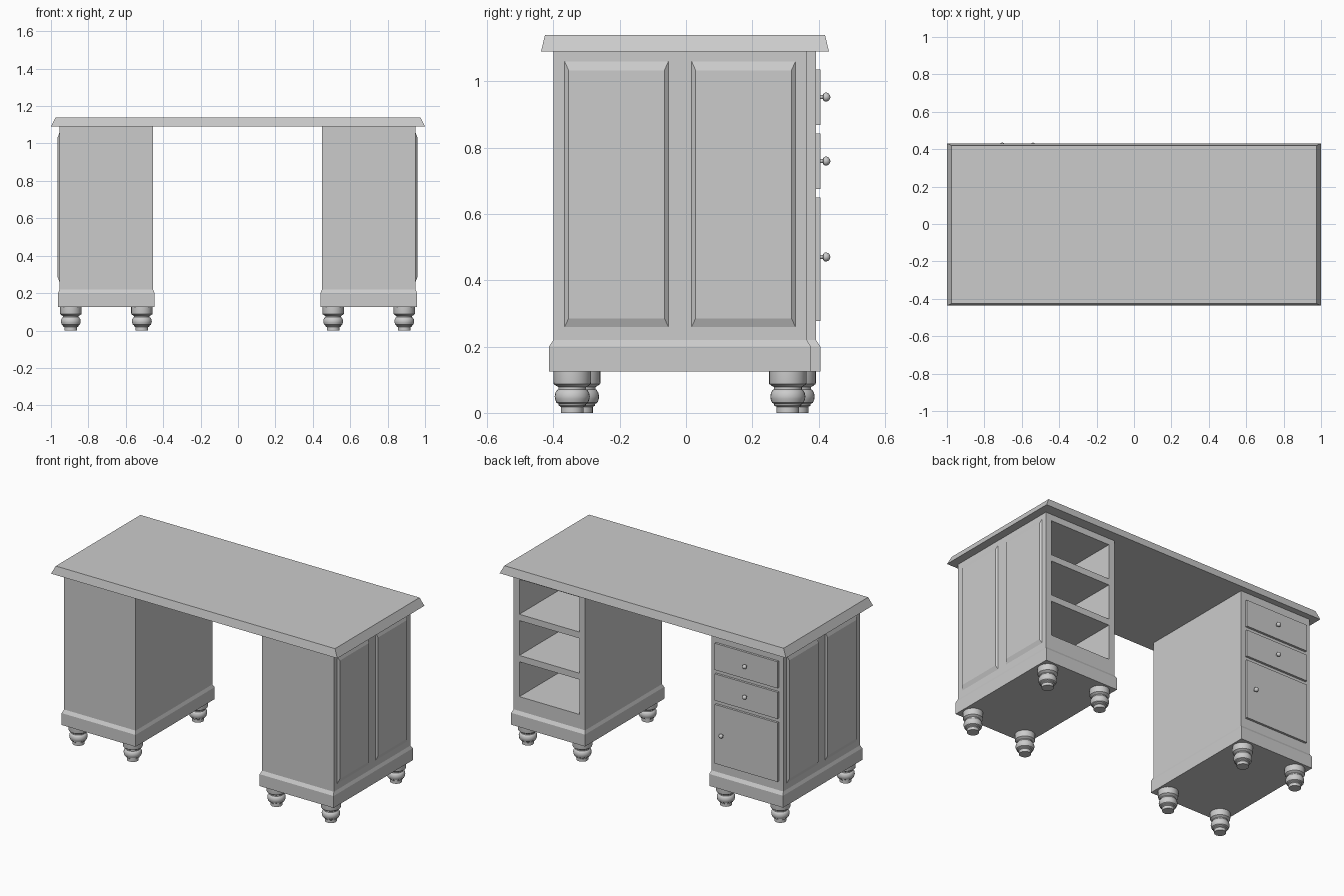
import bpy, bmesh, math
from mathutils import Vector

if "Cube" in bpy.data.objects:
    bpy.data.objects.remove(bpy.data.objects["Cube"])


def new_object(name, bm):
    bmesh.ops.recalc_face_normals(bm, faces=bm.faces)
    me = bpy.data.meshes.new(name)
    bm.to_mesh(me)
    bm.free()
    ob = bpy.data.objects.new(name, me)
    bpy.context.collection.objects.link(ob)
    return ob


def stack(bm, sections):
    """Loft rectangles, each one given by two opposite corners in the same cyclic layout."""
    rings = [[bm.verts.new(p) for p in s] for s in sections]
    for a, b in zip(rings, rings[1:]):
        for i in range(4):
            j = (i + 1) % 4
            bm.faces.new((a[i], a[j], b[j], b[i]))
    bm.faces.new(rings[0][::-1])
    bm.faces.new(rings[-1])


def rect_z(x0, x1, y0, y1, z):
    return [(x0, y0, z), (x1, y0, z), (x1, y1, z), (x0, y1, z)]


def rect_x(x, y0, y1, z0, z1):
    return [(x, y0, z0), (x, y1, z0), (x, y1, z1), (x, y0, z1)]


def box(bm, x0, x1, y0, y1, z0, z1):
    stack(bm, [rect_z(x0, x1, y0, y1, z0), rect_z(x0, x1, y0, y1, z1)])


def lathe(name, profile, loc, axis='Z', segs=24):
    """Turn (radius, height) points around the Z or Y axis."""
    bm = bmesh.new()
    rings = []
    for r, h in profile:
        ring = []
        for i in range(segs):
            a = 2 * math.pi * i / segs
            u, v = r * math.cos(a), r * math.sin(a)
            p = Vector((u, v, h)) if axis == 'Z' else Vector((u, h, v))
            ring.append(bm.verts.new(p + Vector(loc)))
        rings.append(ring)
    for a, b in zip(rings, rings[1:]):
        for i in range(segs):
            j = (i + 1) % segs
            bm.faces.new((a[i], a[j], b[j], b[i]))
    bm.faces.new(rings[0])
    bm.faces.new(rings[-1])
    ob = new_object(name, bm)
    bpy.ops.object.select_all(action='DESELECT')
    ob.select_set(True)
    bpy.context.view_layer.objects.active = ob
    bpy.ops.object.shade_smooth_by_angle(angle=math.radians(35))
    return ob


# Desk top with sloping edge
bm = bmesh.new()
stack(bm, [rect_z(-1, 1, -0.437, 0.431, 1.09),
           rect_z(-0.975, 0.975, -0.425, 0.419, 1.14)])
new_object("desk_top", bm)

LEG = [(0.034, 0), (0.034, 0.018), (0.041, 0.022), (0.041, 0.027), (0.048, 0.031),
       (0.052, 0.042), (0.053, 0.050), (0.051, 0.060), (0.046, 0.069), (0.042, 0.071),
       (0.042, 0.078), (0.049, 0.082), (0.056, 0.087), (0.057, 0.092), (0.057, 0.125)]
KNOB = [(0.006, 0), (0.006, 0.008), (0.010, 0.009), (0.0135, 0.014), (0.0135, 0.019),
        (0.011, 0.025), (0.007, 0.028), (0.002, 0.030)]


def pedestal(side, cx, cy, sgn):
    y0, y1 = cy - 0.382, cy + 0.382
    # Carcass
    bm = bmesh.new()
    box(bm, cx - 0.25, cx + 0.25, y0, y1, 0.21, 1.09)
    body = new_object(side + "_carcass", bm)
    # Plinth with bevelled top edge
    bm = bmesh.new()
    e = 0.013
    outer = (cx - 0.258, cx + 0.258, y0 - e, y1 + e)
    stack(bm, [rect_z(*outer, 0.125), rect_z(*outer, 0.20),
               rect_z(cx - 0.25, cx + 0.25, y0, y1, 0.22)])
    new_object(side + "_plinth", bm)
    # Raised panels on the outer side
    xs = cx + sgn * 0.25
    for n, (a, b) in enumerate([(-0.348, -0.035), (0.035, 0.348)]):
        bm = bmesh.new()
        stack(bm, [rect_x(xs - sgn * 0.005, cy + a, cy + b, 0.259, 1.06),
                   rect_x(xs, cy + a, cy + b, 0.259, 1.06),
                   rect_x(xs + sgn * 0.01, cy + a + 0.012, cy + b - 0.012, 0.285, 1.033)])
        new_object(f"{side}_side_panel_{n + 1}", bm)
    # Turned feet
    for n, (sx, sy) in enumerate([(-1, -1), (1, -1), (-1, 1), (1, 1)]):
        lathe(f"{side}_foot_{n + 1}", LEG, (cx + sx * 0.19, cy + sy * 0.325, 0))
    return body, y1


# Right pedestal: three open shelves facing the back
cx = 0.699
body, y1 = pedestal("right", cx, -0.018, 1)
bm = bmesh.new()
for z0 in (0.31, 0.57, 0.83):
    box(bm, cx - 0.21, cx + 0.21, y1 - 0.73, y1 + 0.05, z0, z0 + 0.22)
cutter = new_object("shelf_cutter", bm)
cutter.hide_render = True
mod = body.modifiers.new("shelves", 'BOOLEAN')
mod.operation = 'DIFFERENCE'
mod.solver = 'EXACT'
mod.object = cutter
bpy.context.view_layer.objects.active = body
bpy.ops.object.modifier_apply(modifier=mod.name)
bpy.data.objects.remove(cutter)

# Left pedestal: two drawers and a door facing the back
cx = -0.704
body, y1 = pedestal("left", cx, 0.010, -1)
for name, z0, z1, kx, kz in [("upper_drawer", 0.868, 1.036, cx, 0.952),
                             ("lower_drawer", 0.675, 0.843, cx, 0.759),
                             ("door", 0.277, 0.65, -0.54, 0.47)]:
    bm = bmesh.new()
    box(bm, cx - 0.219, cx + 0.219, y1 - 0.005, y1 + 0.014, z0, z1)
    new_object(name, bm)
    lathe(name + "_knob", KNOB, (kx, y1 + 0.013, kz), axis='Y', segs=20)
